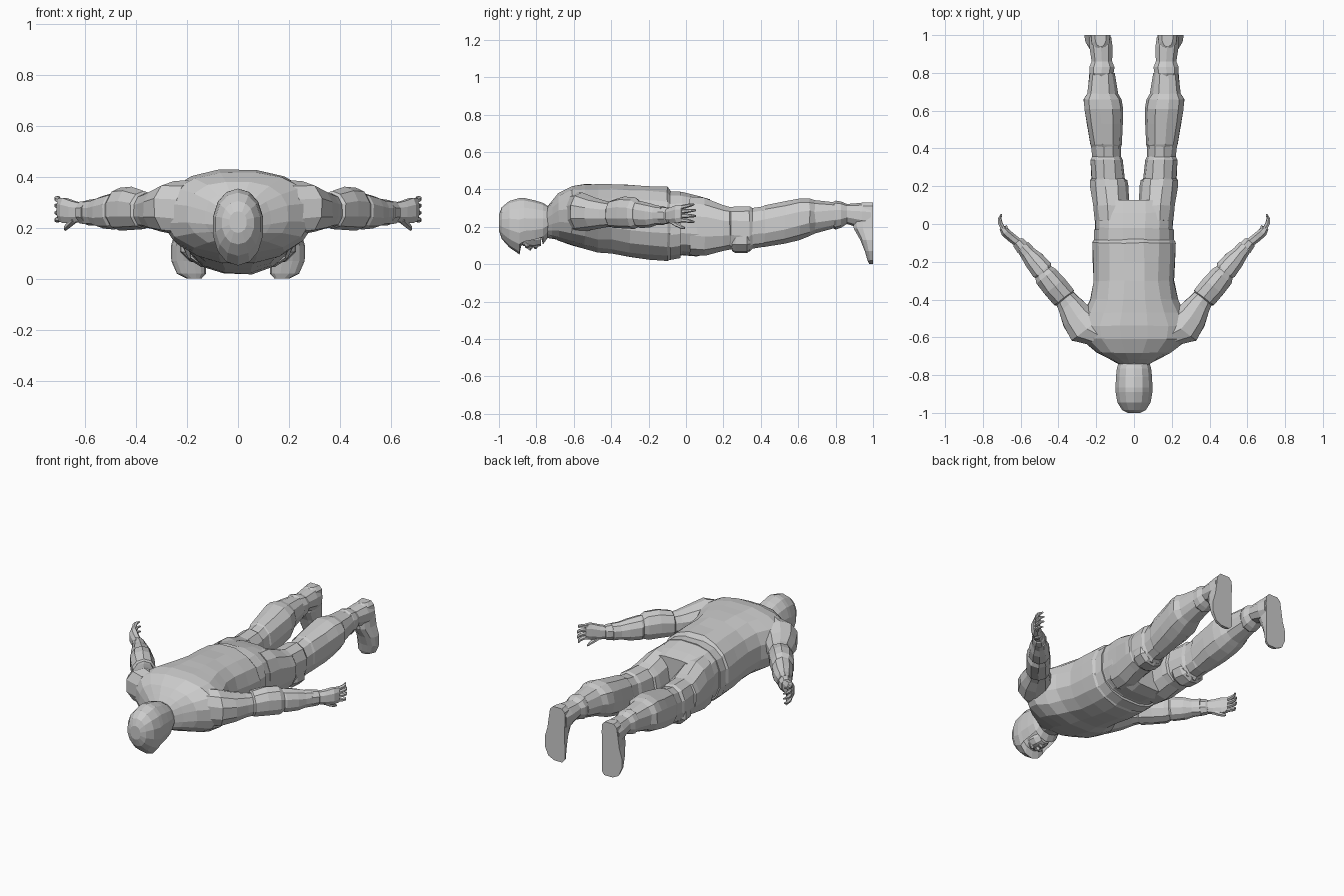
import bpy, bmesh, math, random
from mathutils import Vector as V

random.seed(4)
X, Y, Z = V((1, 0, 0)), V((0, 1, 0)), V((0, 0, 1))


def loft(name, rings, u, v, n=12, p=2.0, mirror=False, half=False, jitter=0.0):
    """Skin through rings of (centre, half size along u, half size along v)."""
    bm = bmesh.new()
    loops = []
    for c, a, b in rings:
        loop = []
        for i in range(n):
            t = math.pi * i / (n - 1) if half else 2 * math.pi * (i + 0.5) / n
            cs, sn = math.cos(t), math.sin(t)
            q = V(c) + u * a * math.copysign(abs(cs) ** (2 / p), cs)
            q += v * b * math.copysign(abs(sn) ** (2 / p), sn)
            q += V([random.uniform(-jitter, jitter) for _ in range(3)])
            loop.append(bm.verts.new(q))
        loops.append(loop)
    for l0, l1 in zip(loops, loops[1:]):
        for i in range(n):
            j = (i + 1) % n
            bm.faces.new((l0[i], l0[j], l1[j], l1[i]))
    bm.faces.new(loops[0])
    bm.faces.new(loops[-1])
    bmesh.ops.recalc_face_normals(bm, faces=bm.faces)
    me = bpy.data.meshes.new(name)
    bm.to_mesh(me)
    bm.free()
    ob = bpy.data.objects.new(name, me)
    bpy.context.collection.objects.link(ob)
    if mirror:
        ob.modifiers.new("Mirror", "MIRROR").use_mirror_merge = False
    return ob


def along_y(rows):
    """Rows of (y, centre x, half width, bottom z, top z)."""
    return [((x, y, (lo + hi) / 2), w, (hi - lo) / 2) for y, x, w, lo, hi in rows]


# Jacket body, ending in a stepped hem
loft("jacket", along_y([
    (-.74, 0, .085, .15, .31), (-.715, 0, .13, .14, .345), (-.68, 0, .20, .125, .385),
    (-.61, 0, .29, .10, .42), (-.54, 0, .30, .08, .43), (-.47, 0, .27, .06, .43),
    (-.40, 0, .235, .055, .43), (-.30, 0, .215, .035, .425), (-.20, 0, .22, .02, .42),
    (-.10, 0, .222, .015, .415), (-.075, 0, .21, .03, .385)]),
    X, Z, 16, 2.3, jitter=.003)

# Belt and trouser seat
loft("belt", along_y([(-.085, 0, .215, .02, .392), (-.03, 0, .215, .03, .392)]), X, Z, 16, 2.5)
loft("trouser_seat", along_y([
    (-.09, 0, .205, .03, .385), (-.02, 0, .208, .045, .388),
    (.06, 0, .212, .04, .372), (.125, 0, .21, .06, .35)]), X, Z, 16, 2.6, jitter=.003)

# Trouser legs with knee pads and cuffs
loft("leg", along_y([
    (.02, .12, .09, .05, .36), (.10, .125, .097, .045, .355), (.20, .133, .103, .07, .315),
    (.235, .135, .10, .075, .305), (.24, .138, .09, .075, .31), (.34, .145, .086, .07, .31),
    (.355, .145, .077, .085, .302), (.41, .147, .08, .09, .31), (.42, .15, .085, .09, .318),
    (.53, .155, .098, .11, .338), (.61, .162, .105, .13, .355), (.66, .168, .10, .15, .352),
    (.69, .168, .082, .165, .342), (.80, .17, .066, .195, .333)]),
    X, Z, 11, 2.3, mirror=True, jitter=.003)
loft("knee_pad", along_y([
    (.245, .14, .07, .07, .18), (.265, .14, .086, .058, .2),
    (.325, .146, .086, .058, .2), (.345, .146, .07, .075, .18)]), X, Z, 9, mirror=True)

# Boots: shaft, then foot with the flat sole on y = 1
loft("boot_shaft", along_y([
    (.775, .17, .058, .20, .328), (.80, .172, .067, .185, .34), (.83, .17, .07, .195, .335),
    (.86, .17, .057, .215, .322), (.94, .175, .064, .19, .328), (.99, .178, .06, .18, .325)]),
    X, Z, 10, 2.2, mirror=True)
loft("boot_foot", [((x, 1, z), w, -d) for z, x, w, d in [
    (0, .172, .028, .02), (.02, .183, .057, .03), (.07, .194, .068, .045),
    (.13, .195, .068, .07), (.19, .187, .058, .105), (.26, .18, .055, .11),
    (.31, .177, .05, .09), (.33, .177, .03, .06)]], X, Y, 8, 2.5, mirror=True, half=True)

# Sleeves, running outwards and towards the feet
across = V((.79, -.61, 0))
loft("sleeve", [((x, y, z), a, b) for x, y, z, a, b in [
    (.18, -.59, .275, .08, .11), (.25, -.555, .28, .105, .105), (.305, -.49, .272, .088, .085),
    (.345, -.425, .268, .068, .07), (.365, -.395, .268, .06, .068), (.37, -.39, .27, .068, .075),
    (.42, -.33, .275, .069, .085), (.465, -.275, .272, .066, .085), (.48, -.255, .27, .054, .07),
    (.485, -.245, .266, .062, .072), (.53, -.19, .262, .055, .064), (.56, -.155, .26, .044, .052),
    (.59, -.12, .26, .039, .05)]], across, Z, 10, 2.2, mirror=True, jitter=.002)
loft("glove_cuff", [((x, y, .26), a, b) for x, y, a, b in [
    (.585, -.13, .042, .05), (.612, -.098, .036, .046), (.618, -.09, .027, .038)]],
    across, Z, 8, mirror=True)

# Hands: palm on edge, four curled fingers and a thumb
loft("palm", [((x, y, z), a, b) for x, y, z, a, b in [
    (.60, -.11, .26, .026, .036), (.645, -.075, .262, .027, .045),
    (.68, -.045, .268, .026, .052), (.70, -.018, .271, .016, .048)]],
    across, Z, 8, 2.4, mirror=True)
for k in range(4):
    s = k - 1.5
    m = 1 - .1 * abs(s)
    loft("finger_%d" % (k + 1), [
        ((.688, -.035, .27 + s * .022), .014, .012),
        ((.708, -.035 + .045 * m, .272 + s * .026), .013, .011),
        ((.712, -.035 + .07 * m, .273 + s * .029), .011, .009),
        ((.703, -.035 + .092 * m, .273 + s * .031), .006, .005)],
        V((.95, -.3, 0)), Z, 6, mirror=True)
loft("thumb", [
    ((.64, -.085, .235), .017, .016), ((.66, -.055, .215), .015, .014),
    ((.675, -.028, .201), .012, .011), ((.678, -.008, .194), .006, .006)],
    across, Z, 6, mirror=True)

# Hood: brow juts down, face opening is sunk in
hood = loft("hood", along_y([
    (-1, 0, .035, .18, .265), (-.985, 0, .064, .135, .305), (-.945, 0, .09, .09, .338),
    (-.89, 0, .10, .052, .354), (-.865, 0, .10, .07, .354), (-.81, 0, .098, .085, .342),
    (-.765, 0, .093, .105, .328), (-.74, 0, .085, .14, .312), (-.68, 0, .10, .13, .32)]),
    X, Z, 14, 2.1)
bm = bmesh.new()
bm.from_mesh(hood.data)
opening = [f for f in bm.faces
           if f.normal.z < -.55 and -.89 < f.calc_center_median().y < -.76]
bmesh.ops.inset_region(bm, faces=opening, thickness=.01)
for v in {v for f in opening for v in f.verts}:
    v.co.z += .04
bm.to_mesh(hood.data)
bm.free()

# Face inside the hood
loft("face", along_y([
    (-.875, 0, .045, .10, .2), (-.845, 0, .058, .092, .2), (-.81, 0, .055, .09, .2),
    (-.775, 0, .04, .098, .2)]), X, Z, 10)
loft("nose", along_y([
    (-.86, 0, .008, .09, .13), (-.832, 0, .016, .072, .13), (-.822, 0, .014, .085, .13)]),
    X, Z, 6)
loft("lips", along_y([
    (-.812, 0, .02, .083, .12), (-.803, 0, .024, .08, .12), (-.793, 0, .018, .088, .12)]),
    X, Z, 6)
loft("eye_pad", along_y([
    (-.862, .026, .012, .09, .12), (-.85, .026, .017, .086, .12), (-.84, .026, .012, .092, .12)]),
    X, Z, 6, mirror=True)
